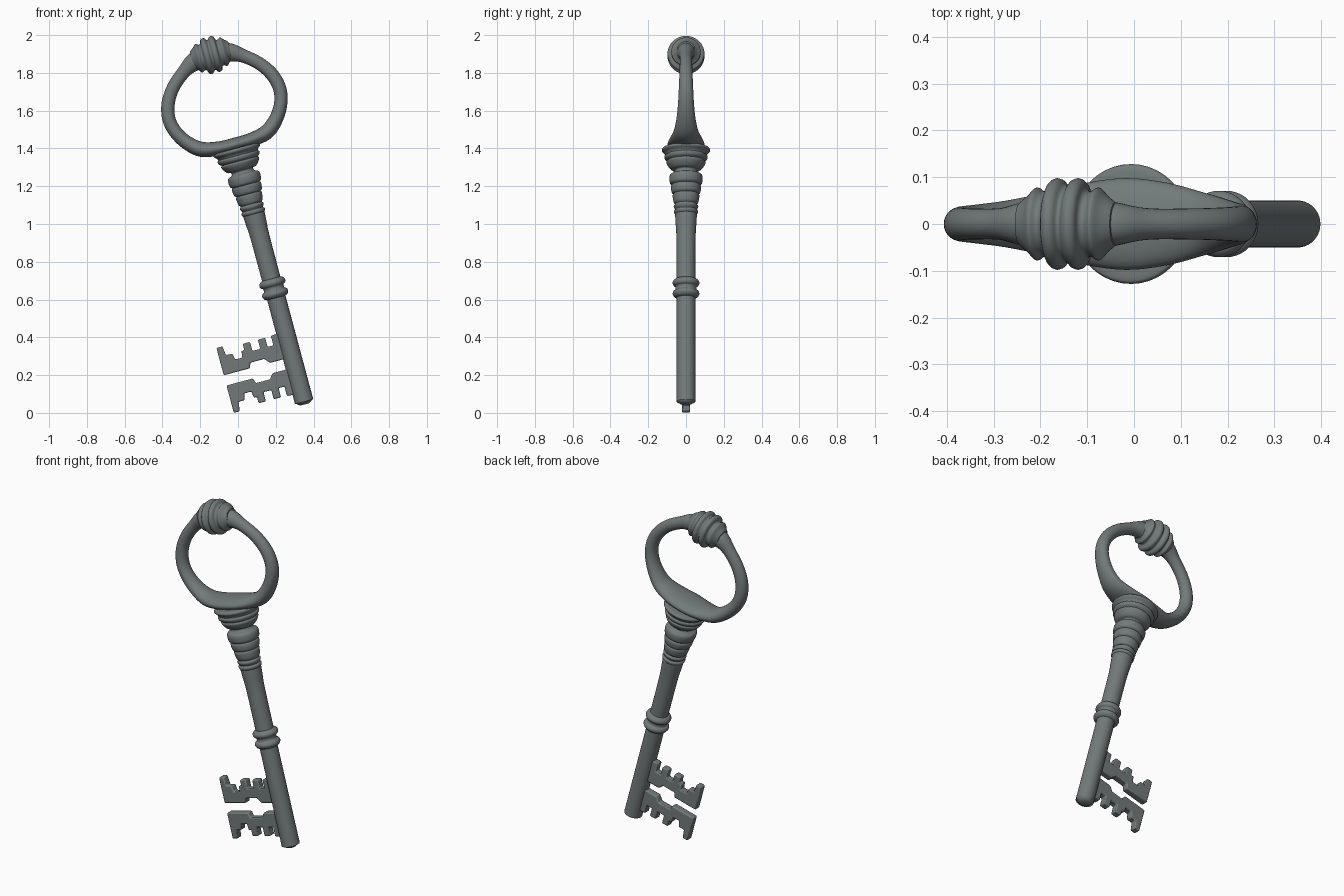
import bpy, bmesh, math
from mathutils import Matrix, Vector

if "Cube" in bpy.data.objects:
    bpy.data.objects.remove(bpy.data.objects["Cube"])

# The key leans 15 degrees; parts are built in key space (u across, y depth, s along the axis from the tip)
A = math.radians(15)
C, S = math.cos(A), math.sin(A)
LEAN = Matrix(((C, 0, -S, 0.354), (0, 1, 0, 0), (S, 0, C, 0.045), (0, 0, 0, 1)))

iron = bpy.data.materials.new("dark grey iron")
iron.diffuse_color = (0.17, 0.195, 0.195, 1)
iron.use_nodes = True
iron.node_tree.nodes["Principled BSDF"].inputs["Base Color"].default_value = iron.diffuse_color


def finish(bm, name, angle=40):
    bmesh.ops.recalc_face_normals(bm, faces=bm.faces)
    bm.transform(LEAN)
    me = bpy.data.meshes.new(name)
    bm.to_mesh(me)
    bm.free()
    ob = bpy.data.objects.new(name, me)
    bpy.context.collection.objects.link(ob)
    me.materials.append(iron)
    bpy.ops.object.select_all(action='DESELECT')
    ob.select_set(True)
    bpy.context.view_layer.objects.active = ob
    bpy.ops.object.shade_smooth_by_angle(angle=math.radians(angle))
    return ob


def smooth_path(pts, n, closed=False):
    # Catmull-Rom interpolation through tuples of any length
    P = [Vector(p) for p in pts]
    m = len(P)
    get = (lambda i: P[i % m]) if closed else (lambda i: P[min(max(i, 0), m - 1)])
    out = []
    for i in range(m if closed else m - 1):
        a, b, c, d = get(i - 1), get(i), get(i + 1), get(i + 2)
        for k in range(n):
            t = k / n
            out.append(0.5 * (2 * b + (c - a) * t + (2 * a - 5 * b + 4 * c - d) * t * t
                              + (3 * b - a - 3 * c + d) * t ** 3))
    if not closed:
        out.append(P[-1])
    return out


def skin(bm, rings, closed=False):
    n = len(rings[0])
    for i in range(len(rings) if closed else len(rings) - 1):
        a, b = rings[i], rings[(i + 1) % len(rings)]
        for k in range(n):
            bm.faces.new((a[k], a[(k + 1) % n], b[(k + 1) % n], b[k]))
    if not closed:
        bm.faces.new(rings[0])
        bm.faces.new(rings[-1])


def lathe(name, profile, n=3, sides=40, along_u=None):
    # profile of (position, radius) turned round the key axis, or round a cross axis at height along_u
    bm = bmesh.new()
    rings = []
    for s, r in smooth_path(profile, n):
        ring = []
        for k in range(sides):
            t = 2 * math.pi * k / sides
            c, q = r * math.cos(t), r * math.sin(t)
            ring.append(bm.verts.new((c, q, s) if along_u is None else (s, q, along_u + c)))
        rings.append(ring)
    skin(bm, rings)
    return finish(bm, name, 50)


# Shaft with rounded tip
lathe("shaft", [(0, 0.022), (0.006, 0.034), (0.02, 0.045), (0.04, 0.05), (0.06, 0.05),
                (0.6, 0.05), (0.7, 0.05), (0.92, 0.051), (0.99, 0.055), (1.05, 0.058), (1.07, 0.055)])

# Double ring halfway up the shaft
lathe("shaft_ring", [(0.583, 0.048), (0.59, 0.062), (0.605, 0.071), (0.62, 0.066), (0.627, 0.056),
                     (0.645, 0.056), (0.652, 0.066), (0.667, 0.071), (0.682, 0.062), (0.689, 0.048)])

# Turned collar: small beads, stepped cone, neck and flaring bell
lathe("collar", [(1.04, 0.054), (1.048, 0.062), (1.06, 0.064), (1.068, 0.056), (1.077, 0.062),
                 (1.088, 0.065), (1.098, 0.058), (1.11, 0.066), (1.145, 0.071), (1.153, 0.066),
                 (1.163, 0.076), (1.195, 0.08), (1.203, 0.074), (1.213, 0.085), (1.245, 0.088),
                 (1.26, 0.08), (1.268, 0.062), (1.283, 0.06), (1.288, 0.078), (1.305, 0.094),
                 (1.325, 0.104), (1.334, 0.099), (1.343, 0.111), (1.358, 0.115), (1.365, 0.108),
                 (1.376, 0.114), (1.388, 0.127), (1.399, 0.126), (1.404, 0.112), (1.405, 0.05)])

# Bow: oval loop (u, s, in-plane radius, depth radius), widening where it meets the collar
half = [(0.09, 1.427, 0.037, 0.088), (0.18, 1.446, 0.04, 0.066), (0.247, 1.503, 0.037, 0.05),
        (0.29, 1.575, 0.035, 0.042), (0.304, 1.65, 0.035, 0.038), (0.285, 1.73, 0.035, 0.035),
        (0.235, 1.805, 0.034, 0.033), (0.16, 1.868, 0.036, 0.034), (0.09, 1.905, 0.05, 0.048)]
loop = ([(0, 1.425, 0.036, 0.098)] + half + [(0, 1.915, 0.05, 0.05)]
        + [(-u, s, a, b) for u, s, a, b in reversed(half)])
bm = bmesh.new()
path = smooth_path(loop, 6, True)
rings = []
for i, p in enumerate(path):
    tan = path[(i + 1) % len(path)] - path[i - 1]
    nu, ns = Vector((tan[1], -tan[0])).normalized()
    ring = []
    for k in range(28):
        t = 2 * math.pi * k / 28
        o = p[2] * math.cos(t)
        ring.append(bm.verts.new((p[0] + nu * o, p[3] * math.sin(t), p[1] + ns * o)))
    rings.append(ring)
skin(bm, rings, True)
finish(bm, "bow", 60)

# Turned knot at the top of the bow
side = [(0.004, 0.084), (0.012, 0.094), (0.024, 0.098), (0.036, 0.091), (0.042, 0.074),
        (0.053, 0.07), (0.066, 0.078), (0.074, 0.074), (0.085, 0.062), (0.105, 0.046)]
lathe("bow_knot", [(-u, r) for u, r in reversed(side)] + side, along_u=1.915)

# Two mirrored toothed bits
bit = [(-.375, .26), (-.375, .41), (-.342, .41), (-.336, .36), (-.302, .36), (-.295, .325),
       (-.255, .325), (-.252, .36), (-.235, .36), (-.235, .395), (-.195, .395), (-.195, .345),
       (-.152, .345), (-.152, .395), (-.112, .395), (-.112, .345), (-.08, .345), (-.08, .397),
       (-.03, .4), (-.03, .26), (-.122, .26), (-.145, .288), (-.222, .288), (-.23, .26)]
for name, flip in (("upper_bit", False), ("lower_bit", True)):
    bm = bmesh.new()
    f = bm.faces.new([bm.verts.new((u, -0.021, 0.464 - s if flip else s)) for u, s in bit])
    ext = bmesh.ops.extrude_face_region(bm, geom=[f])
    bmesh.ops.translate(bm, vec=(0, 0.042, 0),
                        verts=[v for v in ext["geom"] if isinstance(v, bmesh.types.BMVert)])
    ob = finish(bm, name, 40)
    bev = ob.modifiers.new("soft edges", 'BEVEL')
    bev.width, bev.segments, bev.limit_method = 0.006, 2, 'ANGLE'
